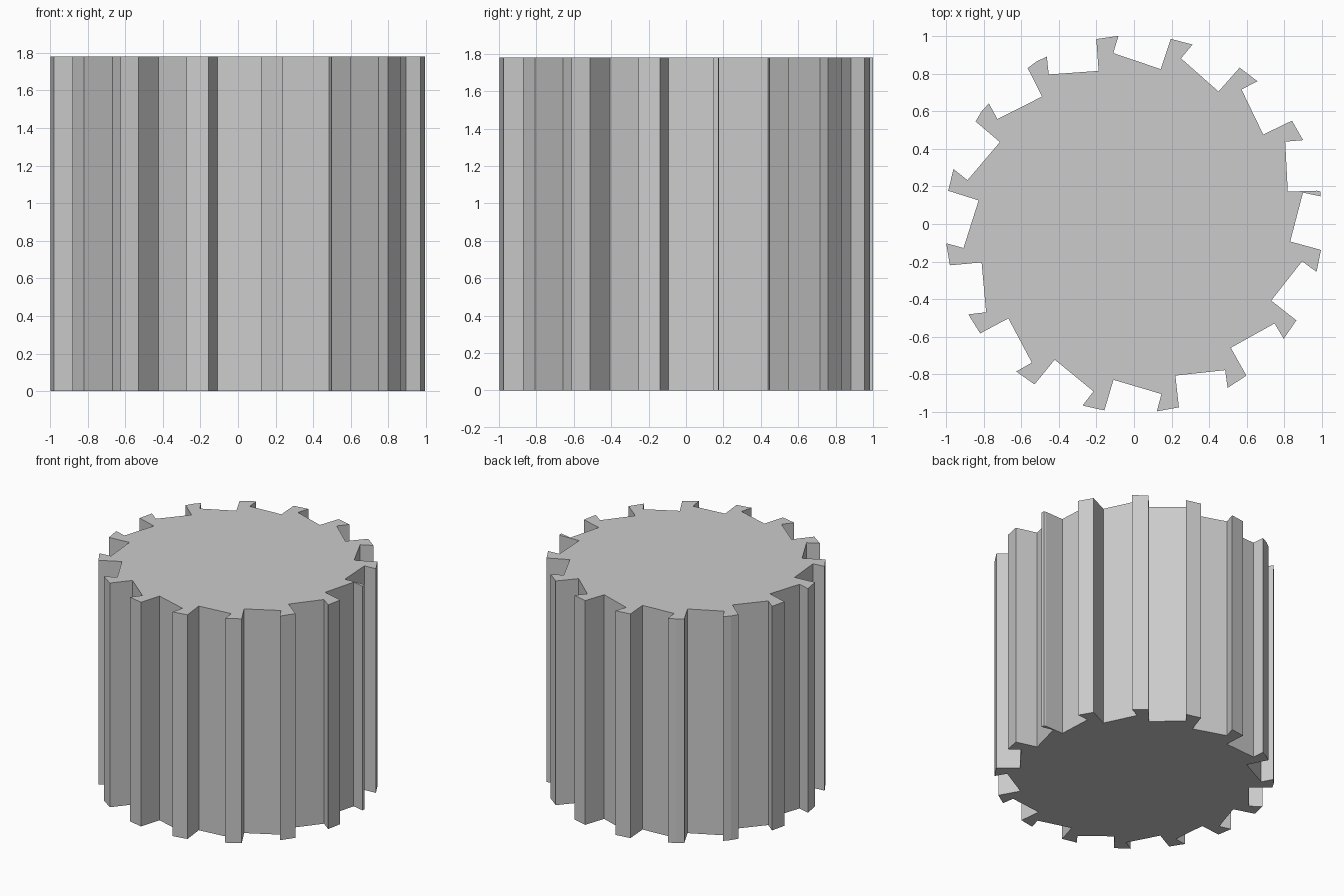
import bpy, bmesh
from math import radians, cos, sin

if "Cube" in bpy.data.objects:
    bpy.data.objects.remove(bpy.data.objects["Cube"])

HEIGHT = 1.78
TEETH = 16
START, STEP = -6.4, 22.78   # degrees, teeth laid out clockwise


def polar(r, deg):
    return (r * cos(radians(deg)), r * sin(radians(deg)))


# Outline: one hooked tooth repeated round the rim
outline = []
for i in range(TEETH):
    a = START - i * STEP
    outline.append(polar(0.836, a))              # root
    if i == TEETH - 1:                           # last tooth is a thin sliver
        outline += [(0.973, 0.177), (0.992, 0.173), (0.993, 0.147), (0.899, 0.167)]
        continue
    outline.append(polar(1.004, a - 1.5))        # leading tip
    if i in (9, 10):                             # two teeth have a rounded tip
        outline.append(polar(1.008, a - 4.9))
    outline.append(polar(1.004, a - 8.3))        # trailing tip
    outline.append(polar(0.916, a - 6.1))        # undercut notch

# Extrude the outline into a solid toothed drum
bm = bmesh.new()
base = bm.faces.new([bm.verts.new((x, y, 0)) for x, y in outline])
ext = bmesh.ops.extrude_face_region(bm, geom=[base], use_keep_orig=True)
top = [v for v in ext["geom"] if isinstance(v, bmesh.types.BMVert)]
bmesh.ops.translate(bm, verts=top, vec=(0, 0, HEIGHT))
bmesh.ops.recalc_face_normals(bm, faces=bm.faces)

mesh = bpy.data.meshes.new("toothed_drum")
bm.to_mesh(mesh)
bm.free()
drum = bpy.data.objects.new("toothed_drum", mesh)
bpy.context.collection.objects.link(drum)
